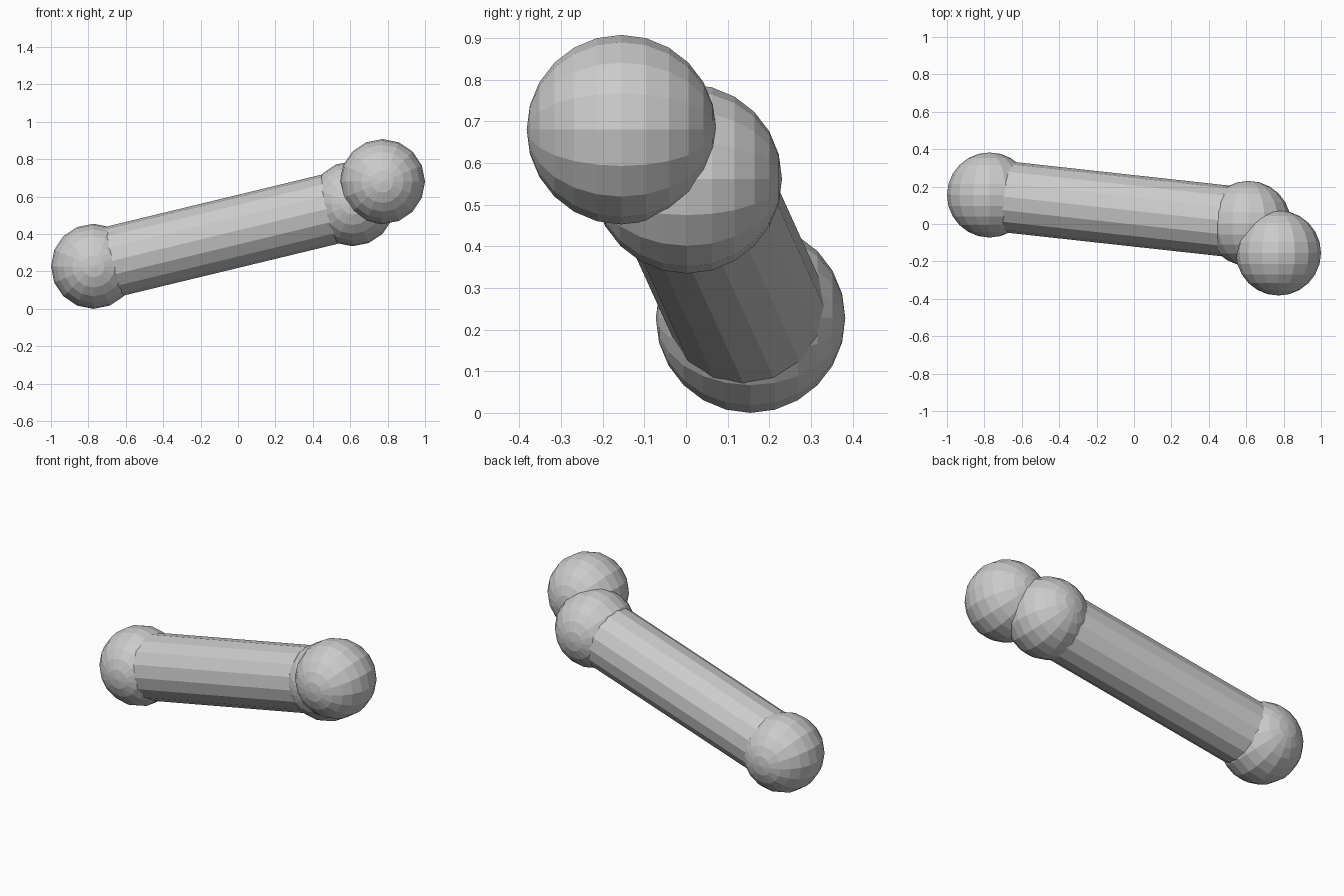
import bpy
from math import radians
from mathutils import Vector

if "Cube" in bpy.data.objects:
    bpy.data.objects.remove(bpy.data.objects["Cube"])

R_BALL, R_ROD = 0.2275, 0.19
low_end = Vector((-0.7725, 0.155, 0.2275))
joint = Vector((0.612, 0.003, 0.562))
tip = Vector((0.7725, -0.155, 0.68))


def ball(name, centre):
    # poles face front and back
    bpy.ops.mesh.primitive_uv_sphere_add(segments=16, ring_count=12, radius=R_BALL,
                                         location=centre, rotation=(radians(90), 0, 0))
    bpy.context.object.name = name


def rod(name, a, b, radius):
    axis = b - a
    bpy.ops.mesh.primitive_cylinder_add(vertices=16, radius=radius, depth=axis.length,
                                        location=(a + b) / 2,
                                        rotation=axis.to_track_quat('Z', 'Y').to_euler())
    bpy.context.object.name = name


# Balls at the low end, the joint and the raised tip
ball("low_end_ball", low_end)
ball("joint_ball", joint)
ball("tip_ball", tip)

# Long shaft between the low end and the joint
rod("shaft", low_end, joint, R_ROD)
